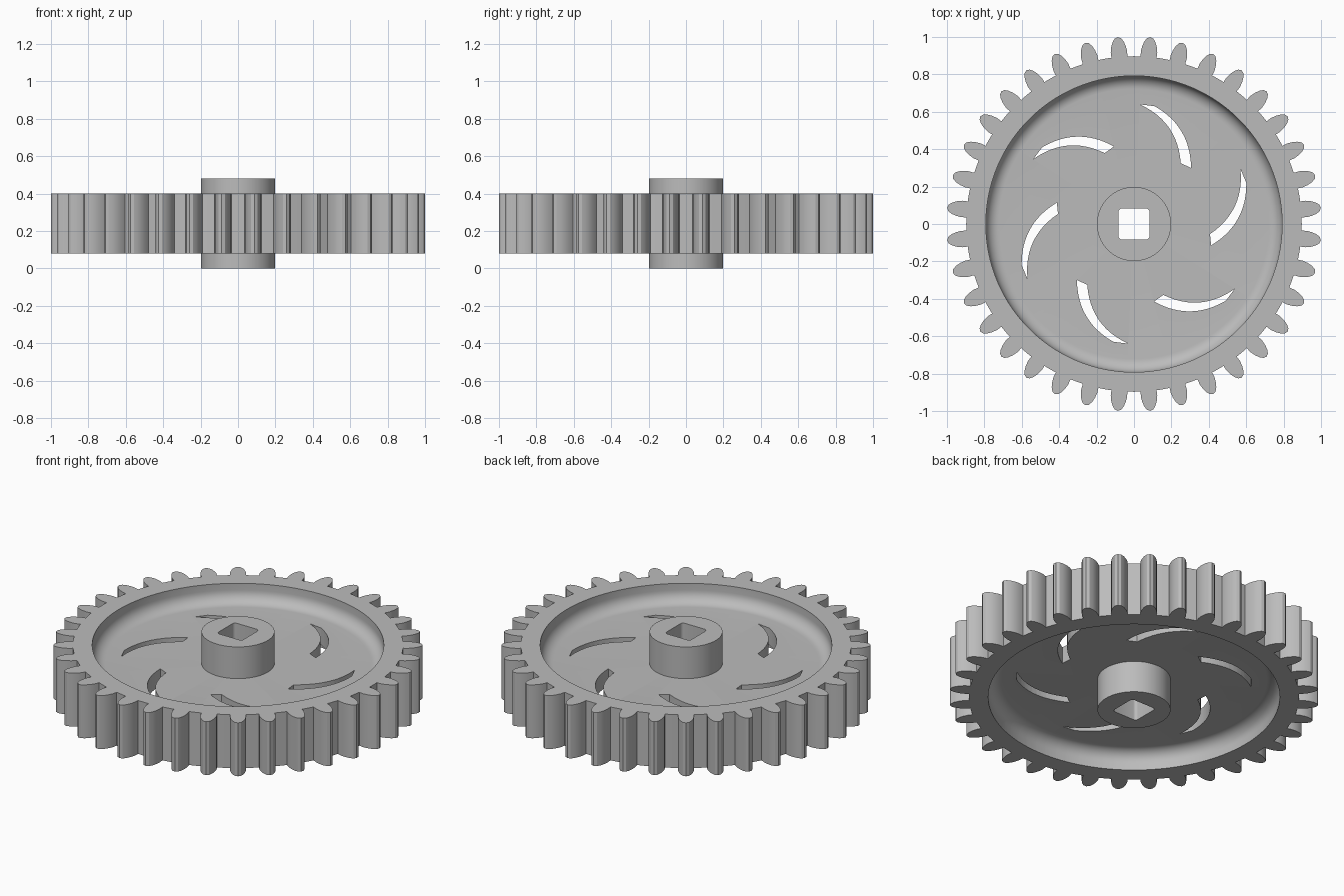
import bpy, bmesh, math
from mathutils import Vector, Matrix

if "Cube" in bpy.data.objects:
    bpy.data.objects.remove(bpy.data.objects["Cube"], do_unlink=True)

TEETH = 36
MID, RIM_HALF, HUB_HALF, WEB_HALF = 0.24, 0.16, 0.24, 0.05
HUB_R, RIM_R, FILLET = 0.198, 0.792, 0.07

grey = bpy.data.materials.new("plain grey")
grey.use_nodes = True
colour = (0.5, 0.5, 0.5, 1)
grey.diffuse_color = colour
grey.node_tree.nodes["Principled BSDF"].inputs["Base Color"].default_value = colour


def make_object(name, bm):
    bmesh.ops.recalc_face_normals(bm, faces=bm.faces)
    mesh = bpy.data.meshes.new(name)
    bm.to_mesh(mesh)
    bm.free()
    mesh.materials.append(grey)
    obj = bpy.data.objects.new(name, mesh)
    bpy.context.collection.objects.link(obj)
    return obj


def prism(bm, points, z0, z1):
    """Closed prism over a flat outline."""
    low = [bm.verts.new((x, y, z0)) for x, y in points]
    high = [bm.verts.new((x, y, z1)) for x, y in points]
    bm.faces.new(low[::-1])
    bm.faces.new(high)
    for i in range(len(points)):
        j = (i + 1) % len(points)
        bm.faces.new((low[i], low[j], high[j], high[i]))


def arc(a, m, b, steps=12):
    """Smooth curve from a to b passing through m."""
    a, m, b = Vector(a), Vector(m), Vector(b)
    c = 2 * m - (a + b) / 2
    return [a * (1 - t) ** 2 + c * 2 * t * (1 - t) + b * t * t
            for t in (i / steps for i in range(steps + 1))]


# Tooth outline: sideways offset and radial height, mirrored about its axis
flank = [(0.043, 0.896), (0.044, 0.925), (0.039, 0.952), (0.030, 0.977), (0.017, 0.996)]
tooth = [(-s, r) for s, r in flank] + [(0, 1.003)] + [(s, r) for s, r in flank[::-1]]
outline = []
for k in range(TEETH):
    turn = math.radians((k + 0.5) * 360 / TEETH)
    for s, r in tooth:
        outline.append(Matrix.Rotation(turn, 2) @ Vector((r, s)))
    end = math.radians((k + 1) * 360 / TEETH)
    outline.append(Vector((math.cos(end), math.sin(end))) * 0.897)


def circle(radius):
    return [p.normalized() * radius for p in outline]


# Upper half section from tooth edge to hub top: ring outline and height above middle
section = [(outline, RIM_HALF), (circle(RIM_R), RIM_HALF)]
for i in range(9):
    a = math.radians(90 * i / 8)
    section.append((circle(RIM_R - FILLET * (1 - math.cos(a))),
                    WEB_HALF + FILLET * (1 - math.sin(a))))
section += [(circle(HUB_R), WEB_HALF), (circle(HUB_R), HUB_HALF)]
# Mirror the section below the middle plane
section = [(ring, -h) for ring, h in section[::-1]] + section

# Gear body
bm = bmesh.new()
rings = [[bm.verts.new((p.x, p.y, MID + h)) for p in ring] for ring, h in section]
for low, high in zip(rings, rings[1:]):
    for i in range(len(low)):
        j = (i + 1) % len(low)
        bm.faces.new((low[i], low[j], high[j], high[i]))
bm.faces.new(rings[0][::-1])
bm.faces.new(rings[-1])
gear = make_object("gear_wheel", bm)

# Cutter: six curved slots and a square bore with rounded corners
bm = bmesh.new()
slot = arc((0.03, 0.64), (0.187, 0.515), (0.25, 0.325)) \
    + arc((0.305, 0.30), (0.255, 0.493), (0.11, 0.63))
for k in range(6):
    prism(bm, [Matrix.Rotation(math.radians(60 * k), 2) @ p for p in slot], 0.1, 0.4)
bore, half, round_r = [], 0.083, 0.018
for k in range(4):
    corner = Matrix.Rotation(math.radians(90 * k), 2)
    for i in range(5):
        a = math.radians(90 * i / 4)
        bore.append(corner @ Vector((half - round_r + round_r * math.cos(a),
                                     half - round_r + round_r * math.sin(a))))
prism(bm, bore, -0.2, 0.7)
cutter = make_object("slot_and_bore_cutter", bm)
cutter.hide_render = True

cut = gear.modifiers.new("openings", "BOOLEAN")
cut.operation = "DIFFERENCE"
cut.solver = "EXACT"
cut.object = cutter
bpy.context.view_layer.objects.active = gear
gear.select_set(True)
bpy.ops.object.modifier_apply(modifier=cut.name)
bpy.data.objects.remove(cutter, do_unlink=True)
bpy.ops.object.shade_smooth_by_angle(angle=math.radians(30))
